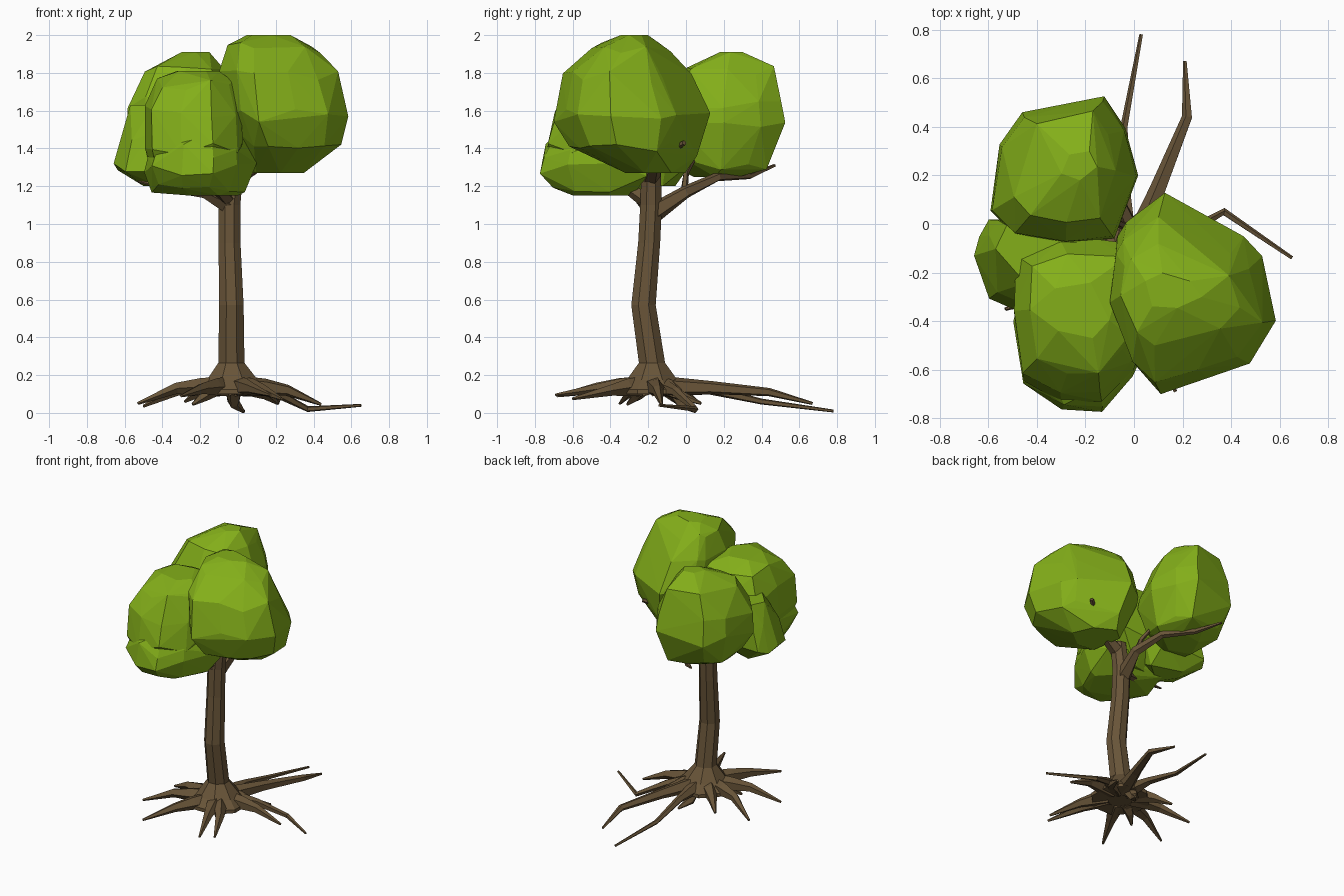
import bpy, bmesh, math, random
from mathutils import Vector


def material(name, rgb):
    m = bpy.data.materials.new(name)
    m.diffuse_color = (*rgb, 1)
    return m


BARK = material("bark", (0.14, 0.09, 0.04))
LEAF = material("leaf", (0.23, 0.43, 0.01))


def finish(bm, name, mat):
    bmesh.ops.recalc_face_normals(bm, faces=bm.faces)
    me = bpy.data.meshes.new(name)
    bm.to_mesh(me)
    bm.free()
    me.materials.append(mat)
    ob = bpy.data.objects.new(name, me)
    bpy.context.collection.objects.link(ob)
    return ob


def tube(name, pts, radii, sides=5, flat=False):
    """Faceted tapering tube along a path; flat=True keeps rings horizontal."""
    bm = bmesh.new()
    pts = [Vector(p) for p in pts]
    rings = []
    for i, (p, r) in enumerate(zip(pts, radii)):
        t = (pts[min(i + 1, len(pts) - 1)] - pts[max(i - 1, 0)]).normalized()
        if flat:
            u, v = Vector((1, 0, 0)), Vector((0, 1, 0))
        else:
            u = t.cross(Vector((0, 0, 1))).normalized()
            v = u.cross(t)
        rings.append([bm.verts.new(p + r * (u * math.cos(a) + v * math.sin(a)))
                      for a in (math.tau * (k + 0.5) / sides for k in range(sides))])
    for a, b in zip(rings, rings[1:]):
        for k in range(sides):
            j = (k + 1) % sides
            bm.faces.new((a[k], a[j], b[j], b[k]))
    bm.faces.new(rings[0])
    bm.faces.new(rings[-1])
    return finish(bm, name, BARK)


def foliage(name, outline, levels, seed=1):
    """Faceted clump: top-view outline fitted to each level (z, x0, x1, y0, y1)."""
    rnd = random.Random(seed)
    xs, ys = [p[0] for p in outline], [p[1] for p in outline]
    bm = bmesh.new()
    for n, (z, x0, x1, y0, y1) in enumerate(levels):
        for k, (x, y) in enumerate(outline):
            # end levels use every other point, for larger irregular facets
            if n in (0, len(levels) - 1) and k % 2:
                continue
            u = (x - min(xs)) / (max(xs) - min(xs))
            v = (y - min(ys)) / (max(ys) - min(ys))
            dz = 0.0 if n in (0, len(levels) - 1) else rnd.uniform(-0.04, 0.04)
            s = rnd.uniform(0.97, 1.0)
            bm.verts.new((x0 + (x1 - x0) * (0.5 + (u - 0.5) * s),
                          y0 + (y1 - y0) * (0.5 + (v - 0.5) * s), z + dz))
    hull = bmesh.ops.convex_hull(bm, input=bm.verts)
    junk = {g for g in hull["geom_interior"] + hull["geom_unused"]
            if isinstance(g, bmesh.types.BMVert)}
    bmesh.ops.delete(bm, geom=list(junk), context='VERTS')
    return finish(bm, name, LEAF)


# Trunk with flared base
tube("trunk",
     [(-0.03, -0.18, 0.10), (-0.03, -0.18, 0.125), (-0.03, -0.18, 0.175), (-0.035, -0.18, 0.265),
      (-0.035, -0.225, 0.57), (-0.045, -0.195, 0.9), (-0.045, -0.185, 1.1),
      (-0.02, -0.185, 1.3)],
     [0.20, 0.20, 0.145, 0.075, 0.07, 0.063, 0.062, 0.055], 8, flat=True)

# Roots: (bend point, tip)
ROOTS = [
    ((-0.04, 0.40, 0.06), (0.03, 0.78, 0.01)),
    ((0.22, 0.44, 0.11), (0.21, 0.67, 0.05)),
    ((0.37, 0.05, 0.02), (0.65, -0.14, 0.04)),
    ((0.26, -0.15, 0.12), (0.44, -0.13, 0.045)),
    ((0.13, -0.40, 0.12), (0.23, -0.60, 0.075)),
    ((0.07, -0.45, 0.13), (0.17, -0.69, 0.095)),
    ((-0.19, -0.47, 0.13), (-0.30, -0.68, 0.09)),
    ((-0.33, -0.28, 0.13), (-0.53, -0.35, 0.05)),
    ((-0.32, -0.11, 0.12), (-0.50, -0.02, 0.035)),
    ((-0.20, -0.02, 0.11), (-0.28, 0.06, 0.06)),
    ((-0.02, -0.02, 0.05), (0.03, 0.05, 0.005)),
    ((0.15, -0.05, 0.10), (0.21, 0.08, 0.05)),
    ((-0.18, -0.26, 0.09), (-0.24, -0.31, 0.045)),
]
base = Vector((-0.03, -0.18, 0.14))
for i, (bend, tip) in enumerate(ROOTS):
    b, t = Vector(bend), Vector(tip)
    out = Vector((b.x - base.x, b.y - base.y, 0)).normalized()
    start = base + out * 0.08
    mid = start.lerp(b, 0.45)
    mid.z = 0.5 * mid.z + 0.07
    thin = 0.6 if i in (0, 2) else 0.85 if i == 1 else 1.15
    tube(f"root_{i + 1}", [start, mid, b, t],
         [0.055, 0.04 * thin + 0.002, 0.027 * thin, 0.008])

# Branches
tube("back_branch", [(-0.05, -0.17, 1.06), (-0.02, 0.0, 1.17), (-0.10, 0.17, 1.25),
                     (-0.25, 0.34, 1.255), (-0.37, 0.47, 1.31)],
     [0.055, 0.035, 0.025, 0.018, 0.008])
tube("back_branch_spur", [(-0.03, -0.01, 1.17), (-0.06, 0.0, 1.27), (-0.15, 0.08, 1.42)],
     [0.02, 0.016, 0.01])
tube("left_branch", [(-0.04, -0.19, 1.09), (-0.18, -0.27, 1.165), (-0.30, -0.30, 1.18),
                     (-0.53, -0.35, 1.225)],
     [0.05, 0.03, 0.022, 0.006])
tube("front_branch", [(-0.05, -0.2, 1.12), (-0.12, -0.32, 1.2), (-0.2, -0.45, 1.35)],
     [0.045, 0.03, 0.015])
tube("right_branch", [(-0.02, -0.185, 1.24), (0.16, -0.16, 1.34), (0.36, -0.01, 1.43)],
     [0.05, 0.03, 0.014])

# Foliage clumps: top outline, then levels
foliage("right_foliage",
        [(0.12, 0.13), (-0.04, 0.01), (-0.08, -0.05), (-0.10, -0.3), (0, -0.6), (0.10, -0.71),
         (0.3, -0.64), (0.48, -0.58), (0.59, -0.4), (0.53, -0.13), (0.45, -0.05)],
        [(1.27, 0.05, 0.35, -0.35, 0.0), (1.40, 0.0, 0.55, -0.62, 0.06),
         (1.57, -0.09, 0.59, -0.71, 0.13), (1.78, -0.10, 0.53, -0.66, 0.03),
         (1.93, -0.06, 0.44, -0.50, -0.08), (2.0, 0.04, 0.28, -0.36, -0.2)], 3)
foliage("back_foliage",
        [(-0.6, 0.05), (-0.56, 0.33), (-0.46, 0.46), (-0.3, 0.46), (-0.12, 0.53), (-0.03, 0.4),
         (0.02, 0.2), (-0.08, -0.06), (-0.28, -0.09), (-0.5, -0.05)],
        [(1.25, -0.42, -0.12, 0.04, 0.28), (1.31, -0.52, -0.04, -0.03, 0.43),
         (1.50, -0.60, 0.02, -0.09, 0.53), (1.65, -0.59, 0.01, -0.08, 0.51),
         (1.80, -0.50, -0.07, 0.0, 0.47), (1.91, -0.30, -0.15, 0.18, 0.30)], 5)
foliage("front_foliage",
        [(-0.49, -0.15), (-0.5, -0.4), (-0.46, -0.68), (-0.3, -0.77), (-0.13, -0.77), (0, -0.63),
         (0.03, -0.55), (0.02, -0.1), (-0.15, -0.08), (-0.3, -0.08)],
        [(1.20, -0.45, -0.05, -0.60, -0.2), (1.40, -0.50, 0.03, -0.74, -0.07),
         (1.60, -0.50, 0.02, -0.70, -0.06), (1.74, -0.43, -0.02, -0.62, -0.12),
         (1.81, -0.33, -0.10, -0.47, -0.24)], 7)
foliage("low_front_foliage",
        [(-0.44, -0.15), (-0.5, -0.4), (-0.46, -0.66), (-0.3, -0.77), (-0.13, -0.78), (0, -0.63),
         (0.10, -0.4), (0.06, -0.2), (-0.15, -0.15)],
        [(1.15, -0.27, 0.0, -0.60, -0.28), (1.20, -0.46, 0.04, -0.71, -0.2),
         (1.29, -0.50, 0.10, -0.78, -0.15), (1.39, -0.48, 0.09, -0.76, -0.15),
         (1.50, -0.40, 0.02, -0.68, -0.2)], 9)
foliage("left_foliage",
        [(-0.6, 0.02), (-0.64, -0.05), (-0.66, -0.13), (-0.6, -0.31), (-0.5, -0.35),
         (-0.25, -0.36), (-0.18, -0.1), (-0.25, 0.03)],
        [(1.20, -0.50, -0.25, -0.27, -0.05), (1.31, -0.66, -0.18, -0.36, 0.03),
         (1.48, -0.62, -0.18, -0.33, 0.03), (1.63, -0.57, -0.2, -0.25, 0.0)], 11)
